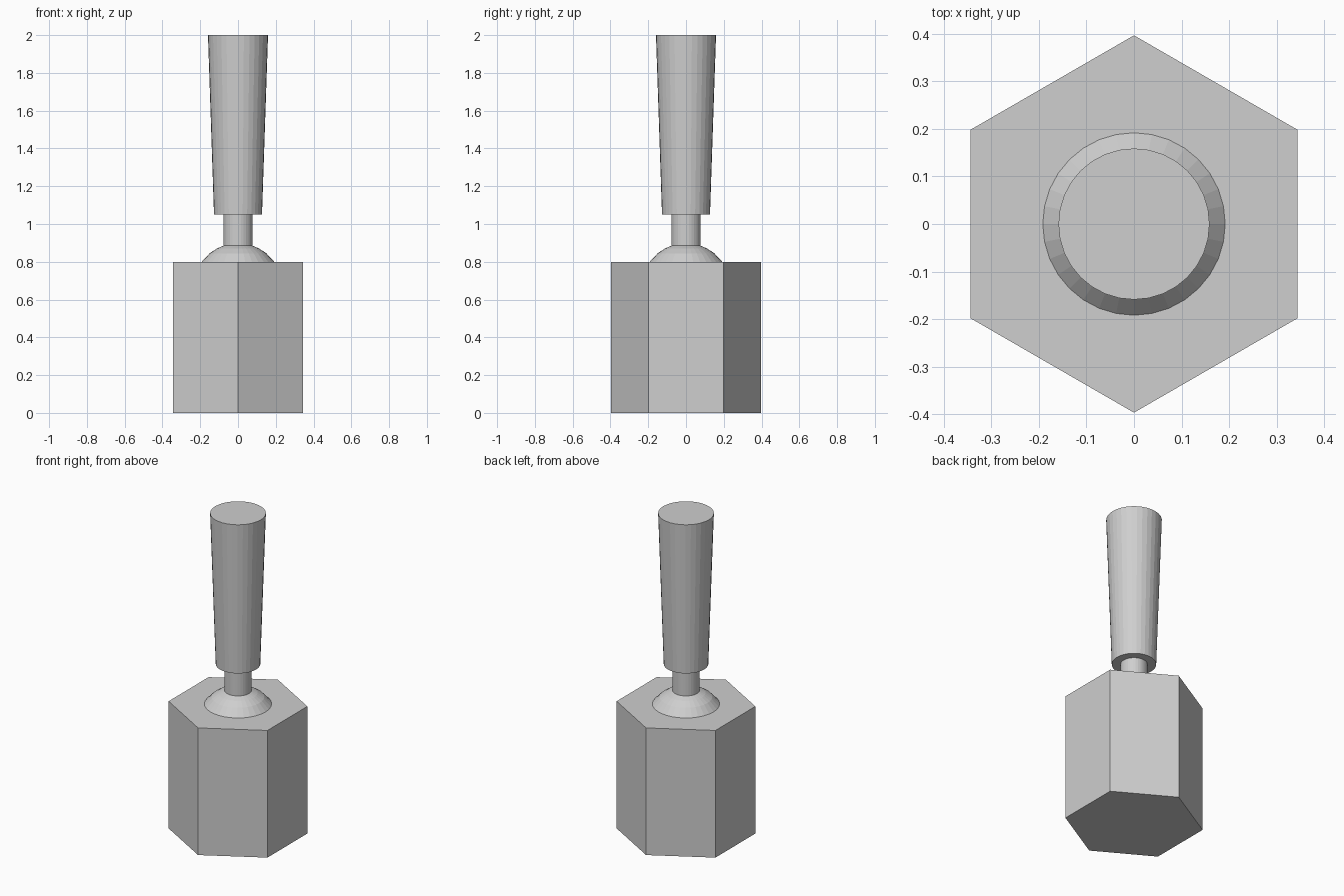
import bpy
import bmesh
import math

cube = bpy.data.objects.get("Cube")
if cube:
    bpy.data.objects.remove(cube, do_unlink=True)

grey = bpy.data.materials.new("light grey")
grey.use_nodes = True
colour = (0.62, 0.62, 0.62, 1.0)
grey.diffuse_color = colour
grey.node_tree.nodes["Principled BSDF"].inputs["Base Color"].default_value = colour


def turned(name, profile, sides, start=0.0):
    """Closed solid of revolution from (radius, z) points, bottom to top."""
    bm = bmesh.new()
    rings = []
    for r, z in profile:
        angles = [start + 2 * math.pi * i / sides for i in range(sides)]
        rings.append([bm.verts.new((r * math.cos(a), r * math.sin(a), z)) for a in angles])
    for low, high in zip(rings, rings[1:]):
        for i in range(sides):
            j = (i + 1) % sides
            bm.faces.new((low[i], low[j], high[j], high[i]))
    bm.faces.new(rings[0][::-1])
    bm.faces.new(rings[-1])
    mesh = bpy.data.meshes.new(name)
    bm.to_mesh(mesh)
    bm.free()
    mesh.materials.append(grey)
    obj = bpy.data.objects.new(name, mesh)
    bpy.context.collection.objects.link(obj)
    return obj


# Hexagonal block with corners on the front and back
turned("hex_base", [(0.397, 0.0), (0.397, 0.8)], 6, math.pi / 2)

# Low domed collar, cut flat where the stem leaves it
turned("dome_collar", [(0.192, 0.8), (0.15, 0.845), (0.112, 0.87), (0.077, 0.885)], 32)

# Thin stem, sunk slightly into the collar and handle
turned("stem", [(0.077, 0.87), (0.077, 1.06)], 32)

# Handle that widens towards its flat top
turned("handle", [(0.127, 1.05), (0.159, 2.0)], 32)
